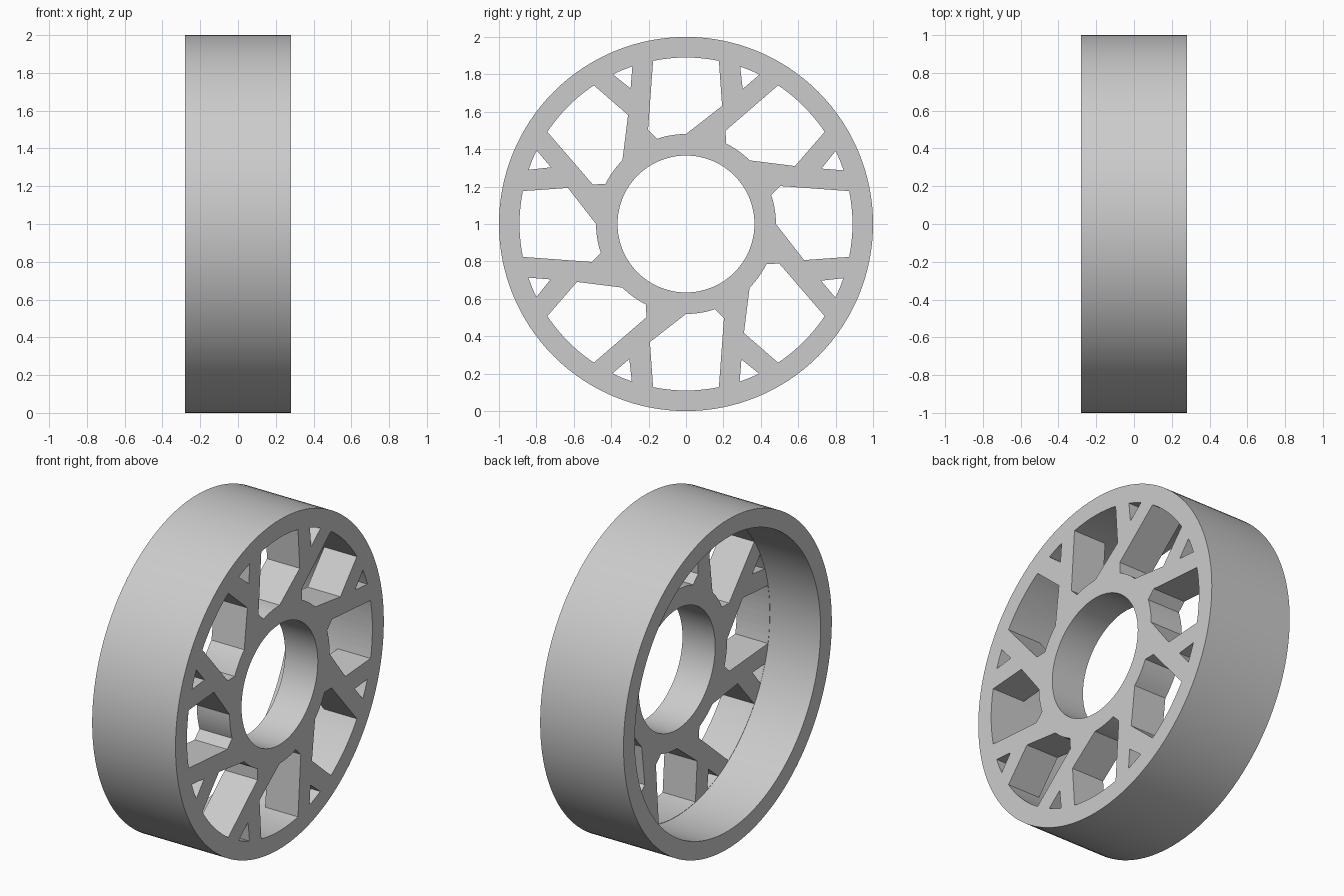
import bpy, bmesh, math
from mathutils import Matrix, Vector

cube = bpy.data.objects.get("Cube")
if cube:
    bpy.data.objects.remove(cube)

HALF = 0.28        # half the wheel width
BACK = 0.06        # back of the spoke plate
RIM = 0.892        # inner radius of the rim
HUB = 0.366        # radius of the centre hole
CENTRE = Vector((0, 0, 1))

grey = bpy.data.materials.new("plain grey")
grey.use_nodes = True
colour = (0.6, 0.6, 0.6, 1)
grey.diffuse_color = colour
grey.node_tree.nodes["Principled BSDF"].inputs["Base Color"].default_value = colour


def finish(name, bm):
    bmesh.ops.recalc_face_normals(bm, faces=bm.faces)
    mesh = bpy.data.meshes.new(name)
    bm.to_mesh(mesh)
    bm.free()
    obj = bpy.data.objects.new(name, mesh)
    obj.location = CENTRE
    mesh.materials.append(grey)
    bpy.context.collection.objects.link(obj)
    return obj


def arc(radius, start, end, steps=8):
    """Points on a circle, angles in degrees clockwise from the top."""
    angles = [math.radians(start + (end - start) * i / steps) for i in range(steps + 1)]
    return [(radius * math.sin(a), radius * math.cos(a)) for a in angles]


def add_prism(bm, outline, turn):
    """Extrude an outline along x through the plate, turned about the axle."""
    rot = Matrix.Rotation(turn, 3, 'X')
    face = bm.faces.new([bm.verts.new(rot @ Vector((BACK - 0.1, u, v))) for u, v in outline])
    out = bmesh.ops.extrude_face_region(bm, geom=[face])
    moved = [g for g in out["geom"] if isinstance(g, bmesh.types.BMVert)]
    bmesh.ops.translate(bm, verts=moved, vec=(HALF - BACK + 0.2, 0, 0))


# Wheel body: deep rim with a thick plate flush with the +x side
bm = bmesh.new()
profile = [(-HALF, 1), (HALF, 1), (HALF, HUB), (BACK, HUB), (BACK, RIM), (-HALF, RIM)]
verts = [bm.verts.new((x, 0, r)) for x, r in profile]
edges = [bm.edges.new((a, b)) for a, b in zip(verts, verts[1:] + verts[:1])]
bmesh.ops.spin(bm, geom=verts + edges, cent=(0, 0, 0), axis=(1, 0, 0),
               angle=math.tau, steps=128, use_merge=True)
bmesh.ops.remove_doubles(bm, verts=bm.verts, dist=1e-5)
wheel = finish("wheel", bm)

# Eight slanted windows and eight small triangles that leave forked spokes
edge = RIM - 0.002
window = (arc(edge, -11.4, 11.4) + [(0.193, 0.631)]
          + arc(0.481, 0, -18.7, 6) + [(-0.203, 0.503)])
triangle = arc(edge, 19, 26.2, 4) + [(0.303, 0.722)]
bm = bmesh.new()
for i in range(8):
    for outline in (window, triangle):
        add_prism(bm, outline, i * math.tau / 8)
cutter = finish("window_cutter", bm)
cutter.hide_render = True

cut = wheel.modifiers.new("windows", 'BOOLEAN')
cut.operation = 'DIFFERENCE'
cut.solver = 'EXACT'
cut.object = cutter
bpy.ops.object.select_all(action='DESELECT')
wheel.select_set(True)
bpy.context.view_layer.objects.active = wheel
bpy.ops.object.modifier_apply(modifier=cut.name)
bpy.data.objects.remove(cutter)
bpy.ops.object.shade_smooth_by_angle(angle=math.radians(25))
